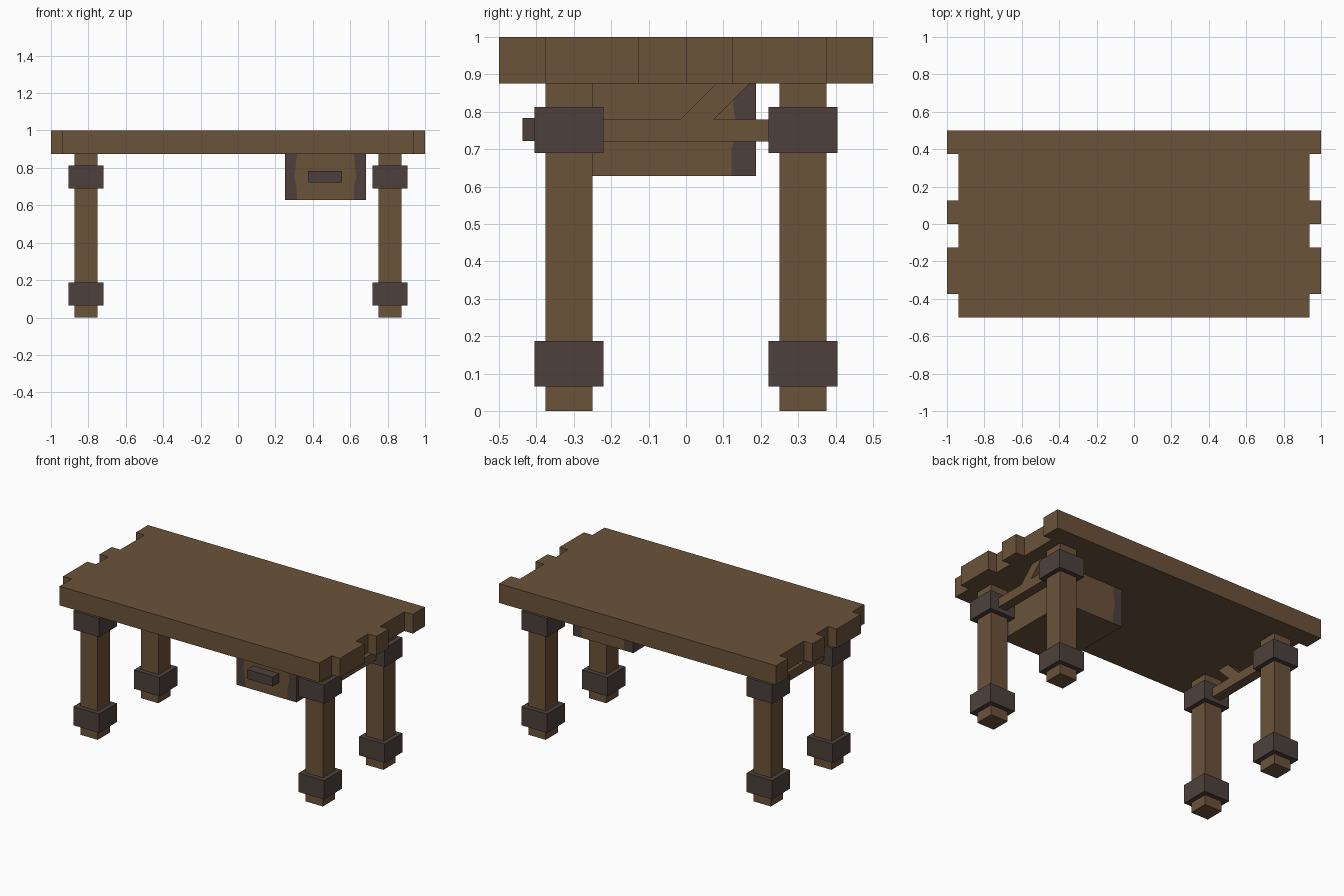
import bpy, bmesh
from mathutils import Vector

if "Cube" in bpy.data.objects:
    bpy.data.objects.remove(bpy.data.objects["Cube"])


def material(name, rgb):
    m = bpy.data.materials.new(name)
    m.diffuse_color = (*rgb, 1)
    m.use_nodes = True
    m.node_tree.nodes["Principled BSDF"].inputs["Base Color"].default_value = m.diffuse_color
    return m


WOOD = material("brown_wood", (0.147, 0.0865, 0.0423))
IRON = material("dark_iron", (0.0742, 0.0513, 0.0452))


def finish(name, bm, *mats):
    bmesh.ops.recalc_face_normals(bm, faces=bm.faces)
    me = bpy.data.meshes.new(name)
    bm.to_mesh(me)
    bm.free()
    for m in mats:
        me.materials.append(m)
    ob = bpy.data.objects.new(name, me)
    bpy.context.collection.objects.link(ob)
    return ob


def prism(name, outline, offset, mat):
    """Closed outline of 3D points, extruded along offset."""
    bm = bmesh.new()
    face = bm.faces.new([bm.verts.new(p) for p in outline])
    ext = bmesh.ops.extrude_face_region(bm, geom=[face])
    verts = [g for g in ext["geom"] if isinstance(g, bmesh.types.BMVert)]
    bmesh.ops.translate(bm, verts=verts, vec=offset)
    if face.is_valid and len(bm.faces) < len(outline) + 2:
        bmesh.ops.holes_fill(bm, edges=bm.edges, sides=0)
    return finish(name, bm, mat)


def box(name, lo, hi, mat):
    (x0, y0, z0), (x1, y1, z1) = lo, hi
    return prism(name, [(x0, y0, z0), (x1, y0, z0), (x1, y1, z0), (x0, y1, z0)],
                 (0, 0, z1 - z0), mat)


# Tabletop with uneven plank ends: (y start, y end, half length)
planks = [(-0.5, -0.375, 0.9375), (-0.375, -0.125, 1), (-0.125, 0, 0.9375),
          (0, 0.125, 1), (0.125, 0.375, 0.9375), (0.375, 0.5, 1)]
right = [(x, y, 0.875) for y0, y1, x in planks for y in (y0, y1)]
left = [(-x, y, z) for x, y, z in reversed(right)]
prism("tabletop", right + left, (0, 0, 0.125), WOOD)

# Legs with two iron bands each
LX, LY = 0.8125, 0.3125
for sx, side in ((-1, "left"), (1, "right")):
    for sy, end in ((-1, "front"), (1, "back")):
        cx, cy = sx * LX, sy * LY
        h, b = 0.0625, 0.0925
        box(f"{end}_{side}_leg", (cx - h, cy - h, 0), (cx + h, cy + h, 0.875), WOOD)
        for label, z0, z1 in (("lower", 0.065, 0.1875), ("upper", 0.69, 0.8125)):
            box(f"{end}_{side}_{label}_band", (cx - b, cy - b, z0), (cx + b, cy + b, z1), IRON)

    # Stretcher between the legs and its slanted brace
    w = 0.03125
    cx = sx * LX
    box(f"{side}_stretcher", (cx - w, -0.25, 0.72), (cx + w, 0.25, 0.78), WOOD)
    slant = [(-0.015, 0.78), (0.075, 0.78), (0.17, 0.875), (0.08, 0.875)]
    prism(f"{side}_brace", [(cx - w, sx * y, z) for y, z in slant], (2 * w, 0, 0), WOOD)

# Drawer box: each wall has a wooden middle and ragged iron corner strips
corners = [Vector((0.25, -0.375, 0)), Vector((0.685, -0.375, 0)),
           Vector((0.685, 0.1875, 0)), Vector((0.25, 0.1875, 0))]
rows = [(0.628, 0.067, 0.066), (0.70, 0.062, 0.066), (0.75, 0.052, 0.052),
        (0.82, 0.06, 0.062), (0.875, 0.066, 0.064)]  # z, left and right strip width
bm = bmesh.new()
for i in range(4):
    a, c = corners[i], corners[(i + 1) % 4]
    d = (c - a).normalized()
    grid = [[bm.verts.new(p + Vector((0, 0, z))) for p in (a, a + d * wl, c - d * wr, c)]
            for z, wl, wr in rows]
    for low, high in zip(grid, grid[1:]):
        for k in range(3):
            f = bm.faces.new((low[k], low[k + 1], high[k + 1], high[k]))
            f.material_index = 0 if k == 1 else 1
bmesh.ops.remove_doubles(bm, verts=bm.verts, dist=1e-4)
caps = bmesh.ops.holes_fill(bm, edges=[e for e in bm.edges if e.is_boundary], sides=0)
for f in caps["faces"]:
    f.material_index = 0
finish("drawer", bm, WOOD, IRON)

# Drawer handle
box("drawer_handle", (0.373, -0.4375, 0.722), (0.557, -0.37, 0.783), IRON)
